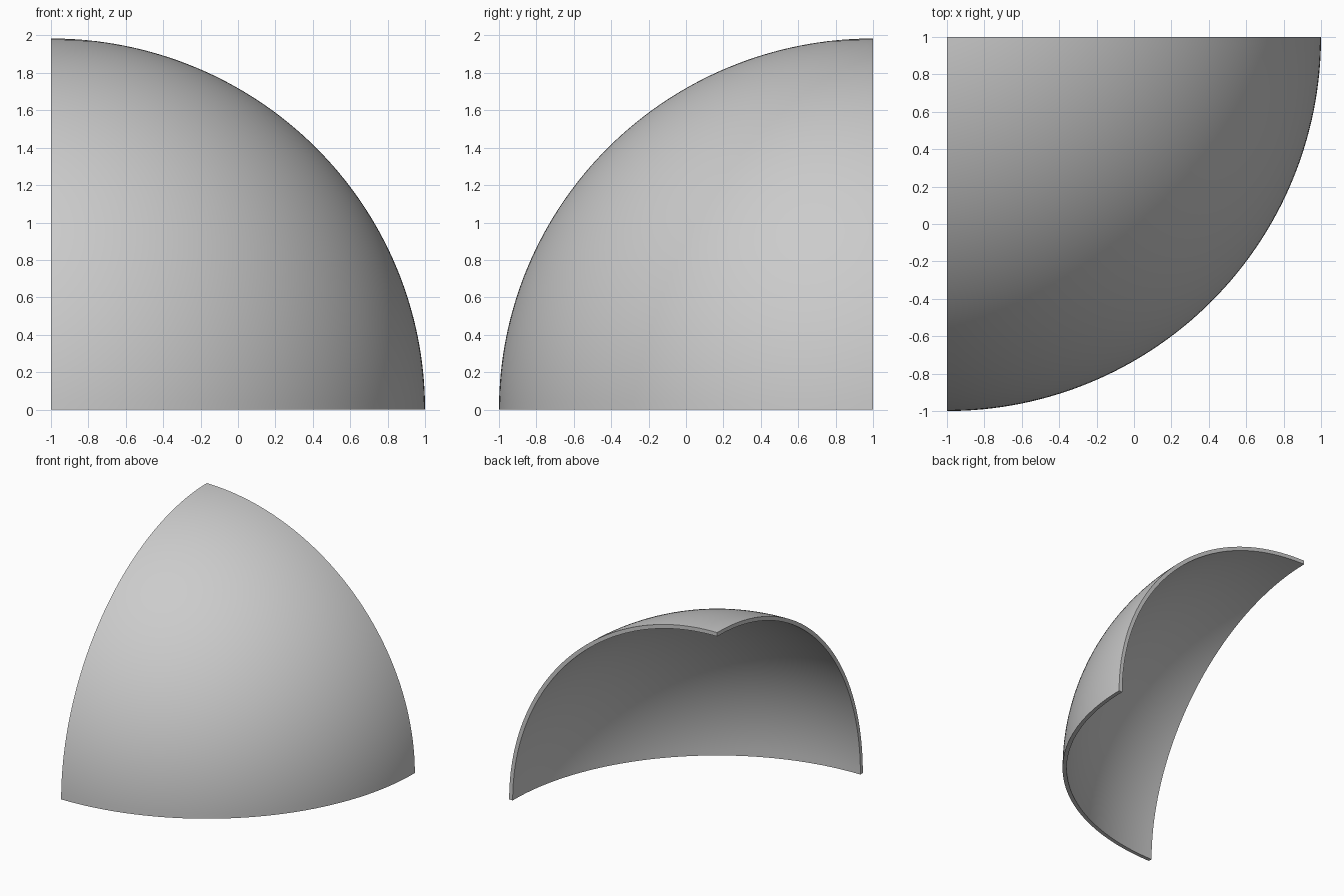
import bpy, bmesh, math
from mathutils import Vector

if "Cube" in bpy.data.objects:
    bpy.data.objects.remove(bpy.data.objects["Cube"])

R, HEIGHT, WALL, N = 2.0, 1.984, 0.034, 64
CENTRE = Vector((-1, 1, 0))

# Quarter arc from the rim to the apex, in the plane facing -y
bm = bmesh.new()
arc = []
for i in range(N + 1):
    a = math.pi / 2 * i / N
    arc.append(bm.verts.new(CENTRE + Vector((0, -R * math.cos(a), HEIGHT * math.sin(a)))))
edges = [bm.edges.new(p) for p in zip(arc, arc[1:])]

# Sweep a quarter turn to make the dome octant
bmesh.ops.spin(bm, geom=arc + edges, cent=CENTRE, axis=(0, 0, 1),
               angle=math.pi / 2, steps=N)
bmesh.ops.remove_doubles(bm, verts=bm.verts, dist=1e-4)
bm.normal_update()
# Make every face point away from the sphere centre
flip = [f for f in bm.faces if f.normal.dot(f.calc_center_median() - CENTRE) < 0]
bmesh.ops.reverse_faces(bm, faces=flip)

mesh = bpy.data.meshes.new("dome_shell")
bm.to_mesh(mesh)
bm.free()
shell = bpy.data.objects.new("dome_shell", mesh)
bpy.context.collection.objects.link(shell)

# Thin wall, growing inward
solid = shell.modifiers.new("wall", 'SOLIDIFY')
solid.thickness = WALL
solid.offset = -1
bpy.context.view_layer.objects.active = shell
shell.select_set(True)
bpy.ops.object.modifier_apply(modifier=solid.name)
bpy.ops.object.shade_smooth_by_angle(angle=math.radians(30))
